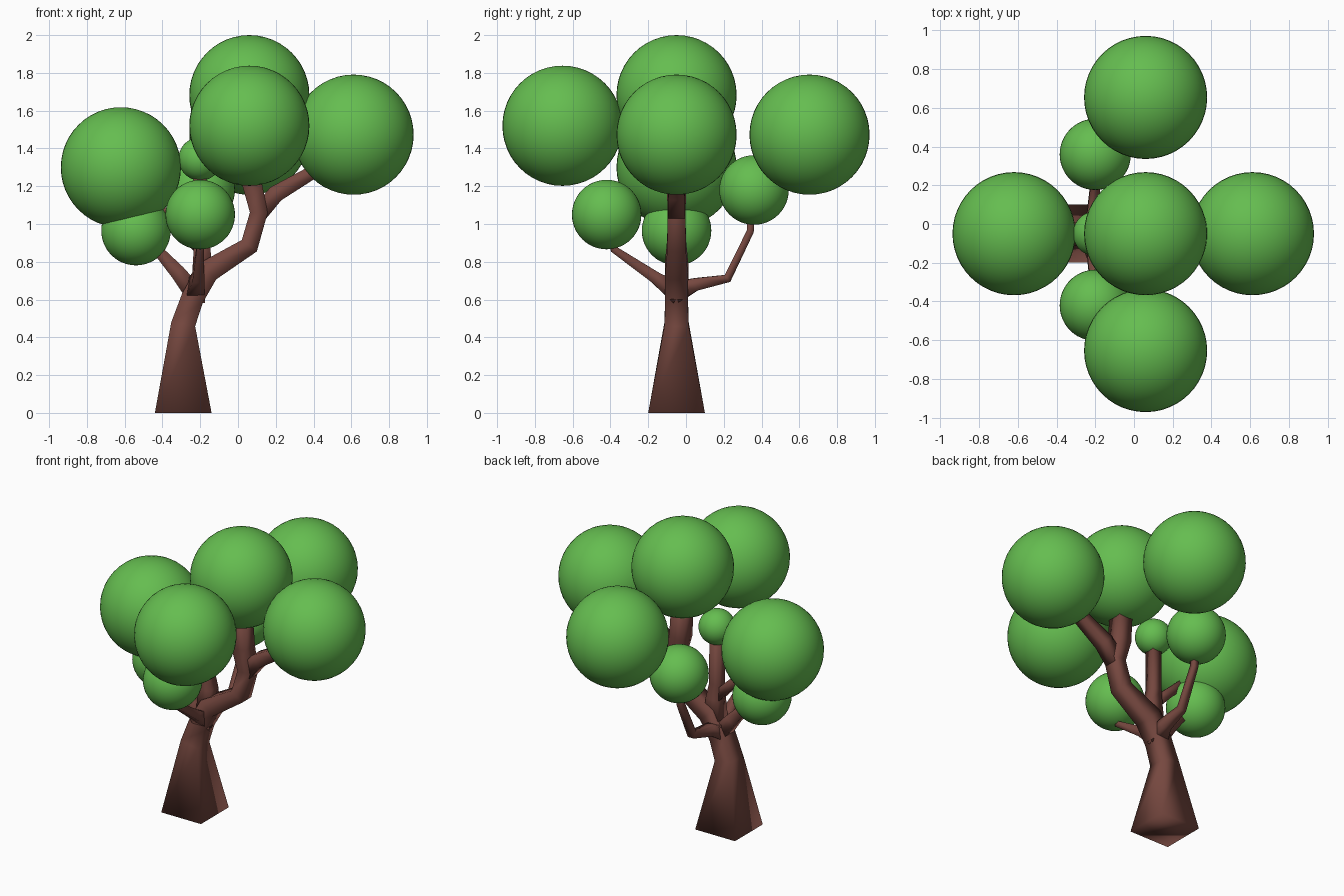
import bpy, bmesh
from mathutils import Vector

if "Cube" in bpy.data.objects:
    bpy.data.objects.remove(bpy.data.objects["Cube"], do_unlink=True)


def material(name, rgb):
    m = bpy.data.materials.new(name)
    m.use_nodes = True
    m.diffuse_color = (*rgb, 1)
    bsdf = next(n for n in m.node_tree.nodes if n.type == 'BSDF_PRINCIPLED')
    bsdf.inputs["Base Color"].default_value = (*rgb, 1)
    return m


bark = material("bark_brown", (0.18, 0.064, 0.05))
leaf = material("leaf_green", (0.13, 0.51, 0.08))
AXIS_Y = -0.05  # the trunk stands on this line
X, Y = Vector((1, 0, 0)), Vector((0, 1, 0))


def finish(name, bm, mat):
    bmesh.ops.recalc_face_normals(bm, faces=bm.faces)
    mesh = bpy.data.meshes.new(name)
    for f in bm.faces:
        f.smooth = True
    bm.to_mesh(mesh)
    bm.free()
    mesh.materials.append(mat)
    ob = bpy.data.objects.new(name, mesh)
    bpy.context.collection.objects.link(ob)
    return ob


def limb(name, path, side):
    """Square-section tapered tube; path holds (x, y, z, half width)."""
    bm = bmesh.new()
    pts = [Vector(p[:3]) for p in path]
    rings = []
    for i, p in enumerate(pts):
        before = (p - pts[i - 1]).normalized() if i else Vector()
        after = (pts[i + 1] - p).normalized() if i + 1 < len(pts) else Vector()
        t = (before + after).normalized()
        u = (side - t * side.dot(t)).normalized()
        v = t.cross(u)
        r = path[i][3]
        rings.append([bm.verts.new(p + u * a * r + v * b * r)
                      for a, b in ((1, 1), (-1, 1), (-1, -1), (1, -1))])
    for a, b in zip(rings, rings[1:]):
        for k in range(4):
            n = (k + 1) % 4
            bm.faces.new((a[k], a[n], b[n], b[k]))
    bm.faces.new(rings[0])
    bm.faces.new(rings[-1])
    return finish(name, bm, bark)


def flat_limb(name, path):
    """Limb lying in the trunk's plane; path holds (x, z, half width)."""
    return limb(name, [(x, AXIS_Y, z, r) for x, z, r in path], Y)


# Trunk, running on into the main bough
flat_limb("trunk", [(-0.29, 0, 0.15), (-0.29, 0.47, 0.064), (-0.24, 0.61, 0.06),
                    (-0.16, 0.75, 0.062), (0.06, 0.885, 0.05),
                    (0.11, 1.06, 0.047), (0.075, 1.21, 0.052), (0.06, 1.45, 0.05)])

# Boughs in the trunk's plane
flat_limb("left_bough", [(0.10, 1.04, 0.045), (0.20, 1.16, 0.045),
                         (0.38, 1.265, 0.036), (0.55, 1.36, 0.03)])
flat_limb("middle_bough", [(-0.19, 0.70, 0.055), (-0.19, 0.86, 0.045),
                           (-0.20, 0.96, 0.036), (-0.20, 1.32, 0.034)])
flat_limb("right_upper_bough", [(-0.19, 0.86, 0.035), (-0.30, 0.97, 0.03),
                                (-0.50, 1.16, 0.028)])
flat_limb("right_lower_bough", [(-0.23, 0.63, 0.05), (-0.32, 0.745, 0.04),
                                (-0.42, 0.855, 0.028), (-0.52, 0.94, 0.025)])

# Boughs reaching forward and back
limb("front_bough", [(-0.23, -0.04, 0.63, 0.055), (-0.21, -0.16, 0.715, 0.032),
                     (-0.20, -0.38, 0.865, 0.02), (-0.20, -0.42, 1.0, 0.018)], X)
limb("back_bough", [(-0.23, -0.05, 0.64, 0.055), (-0.21, 0.05, 0.68, 0.034),
                    (-0.20, 0.22, 0.712, 0.023), (-0.20, 0.34, 0.96, 0.019),
                    (-0.20, 0.35, 1.12, 0.018)], X)

# Foliage balls: centre and radius
BIG, SMALL = 0.318, 0.184
for name, centre, radius in (
        ("top_foliage", (0.06, AXIS_Y, 1.682), BIG),
        ("front_foliage", (0.06, -0.654, 1.52), BIG),
        ("back_foliage", (0.06, 0.654, 1.473), BIG),
        ("left_foliage", (0.612, AXIS_Y, 1.473), BIG),
        ("right_foliage", (-0.62, AXIS_Y, 1.30), BIG),
        ("front_small_foliage", (-0.20, -0.42, 1.05), SMALL),
        ("back_small_foliage", (-0.20, 0.36, 1.18), SMALL),
        ("right_small_foliage", (-0.54, AXIS_Y, 0.965), SMALL),
        ("middle_small_foliage", (-0.20, AXIS_Y, 1.345), 0.115)):
    ball = bmesh.new()
    bmesh.ops.create_uvsphere(ball, u_segments=48, v_segments=24, radius=radius)
    finish(name, ball, leaf).location = centre
